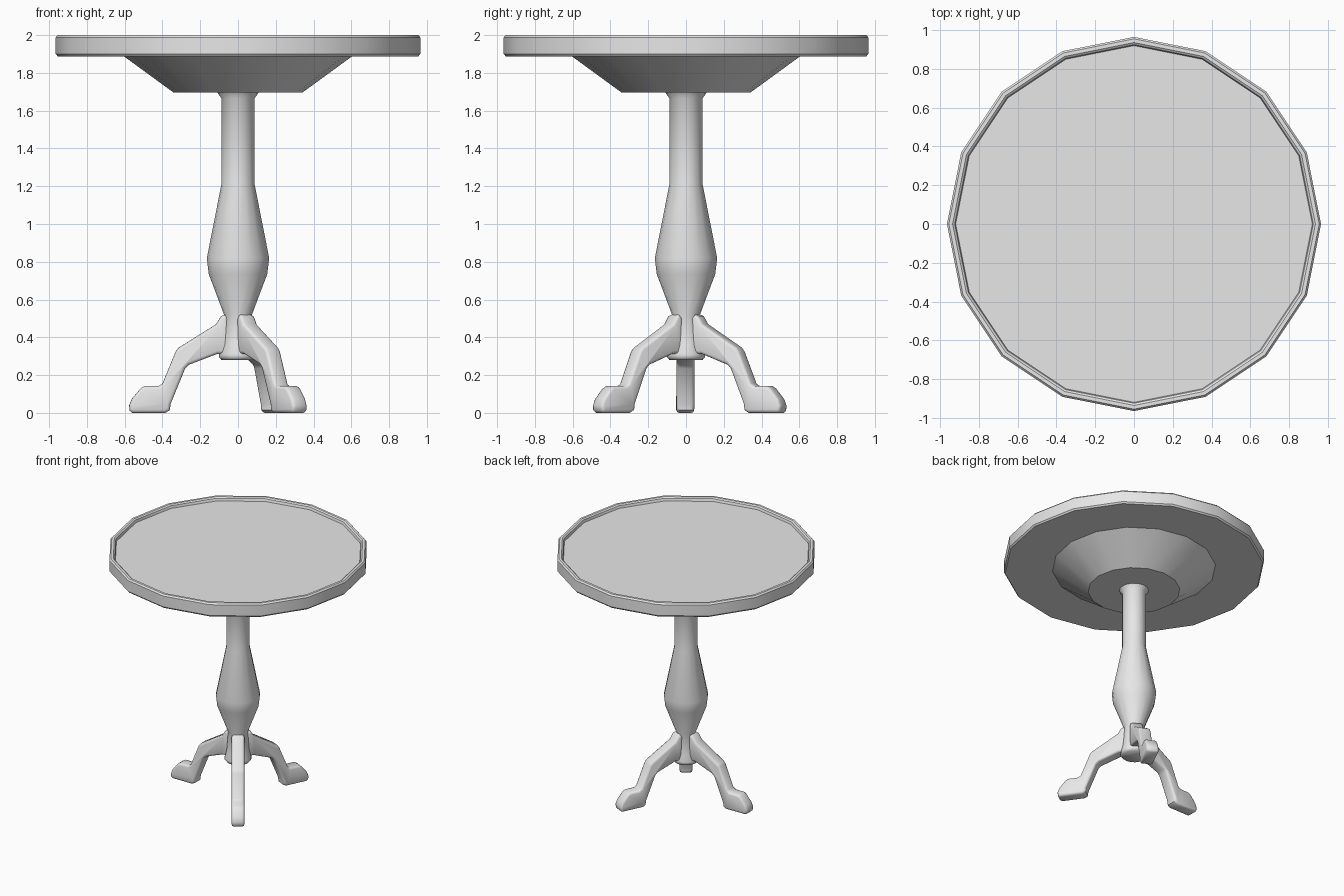
import bpy, bmesh, math
from mathutils import Matrix, Vector

cube = bpy.data.objects.get("Cube")
if cube:
    bpy.data.objects.remove(cube, do_unlink=True)

SIDES = 16

grey = bpy.data.materials.new("plain grey")
grey.use_nodes = True
colour = (0.8, 0.8, 0.8, 1)
grey.diffuse_color = colour
grey.node_tree.nodes["Principled BSDF"].inputs["Base Color"].default_value = colour


def finish(bm, name, angle):
    """Turn a bmesh into a smooth-shaded object with crisp edges."""
    bmesh.ops.recalc_face_normals(bm, faces=bm.faces)
    mesh = bpy.data.meshes.new(name)
    bm.to_mesh(mesh)
    bm.free()
    mesh.materials.append(grey)
    obj = bpy.data.objects.new(name, mesh)
    bpy.context.collection.objects.link(obj)
    bpy.ops.object.select_all(action="DESELECT")
    obj.select_set(True)
    bpy.context.view_layer.objects.active = obj
    bpy.ops.object.shade_smooth_by_angle(angle=math.radians(angle))
    return obj


def lathe(name, profile, angle=35):
    """Spin (radius, height) points around z and cap both ends."""
    bm = bmesh.new()
    rings = []
    for r, z in profile:
        turns = [2 * math.pi * i / SIDES for i in range(SIDES)]
        rings.append([bm.verts.new((r * math.cos(a), r * math.sin(a), z)) for a in turns])
    for low, high in zip(rings, rings[1:]):
        for i in range(SIDES):
            j = (i + 1) % SIDES
            bm.faces.new((low[i], low[j], high[j], high[i]))
    bm.faces.new(rings[0])
    bm.faces.new(rings[-1])
    return finish(bm, name, angle)


def leg(name, outline, width, degrees):
    """Extrude a side outline, soften its rims and turn it about the column."""
    bm = bmesh.new()
    face = bm.faces.new([bm.verts.new((r, -width / 2, z)) for r, z in outline])
    result = bmesh.ops.extrude_face_region(bm, geom=[face], use_keep_orig=True)
    moved = [v for v in result["geom"] if isinstance(v, bmesh.types.BMVert)]
    bmesh.ops.translate(bm, verts=moved, vec=Vector((0, width, 0)))
    bmesh.ops.recalc_face_normals(bm, faces=bm.faces)
    rims = [e for e in bm.edges if abs(e.verts[0].co.y - e.verts[1].co.y) < width / 2]
    bmesh.ops.bevel(bm, geom=rims, offset=0.016, segments=2, profile=0.5, affect="EDGES")
    bmesh.ops.rotate(bm, verts=bm.verts, cent=(0, 0, 0),
                     matrix=Matrix.Rotation(math.radians(degrees), 3, "Z"))
    return finish(bm, name, 50)


# Tray top with a raised lip
lathe("table_top", [(0.955, 1.888), (0.965, 1.9), (0.965, 1.988), (0.955, 2.0),
                    (0.936, 2.0), (0.925, 1.992), (0.92, 1.972)])

# Sloping support under the top
lathe("top_support", [(0.34, 1.695), (0.61, 1.892)])

# Turned column
lathe("column", [(0.088, 0.28), (0.1, 0.295), (0.1, 0.31), (0.086, 0.36), (0.074, 0.52),
                 (0.155, 0.735), (0.165, 0.82), (0.088, 1.21), (0.088, 1.665),
                 (0.112, 1.7)], 55)

# Three bent legs with club feet
outline = [(0.05, 0.5), (0.07, 0.52), (0.09, 0.512), (0.115, 0.47), (0.315, 0.345),
           (0.33, 0.325), (0.4, 0.155), (0.42, 0.142), (0.495, 0.142), (0.515, 0.13),
           (0.562, 0.075), (0.576, 0.04), (0.574, 0.012), (0.56, 0), (0.385, 0),
           (0.36, 0.015), (0.358, 0.045), (0.28, 0.235), (0.26, 0.255),
           (0.11, 0.312), (0.05, 0.312)]
for name, degrees in (("right_leg", 180.5), ("front_leg", -55), ("back_leg", 64)):
    leg(name, outline, 0.094, degrees)
